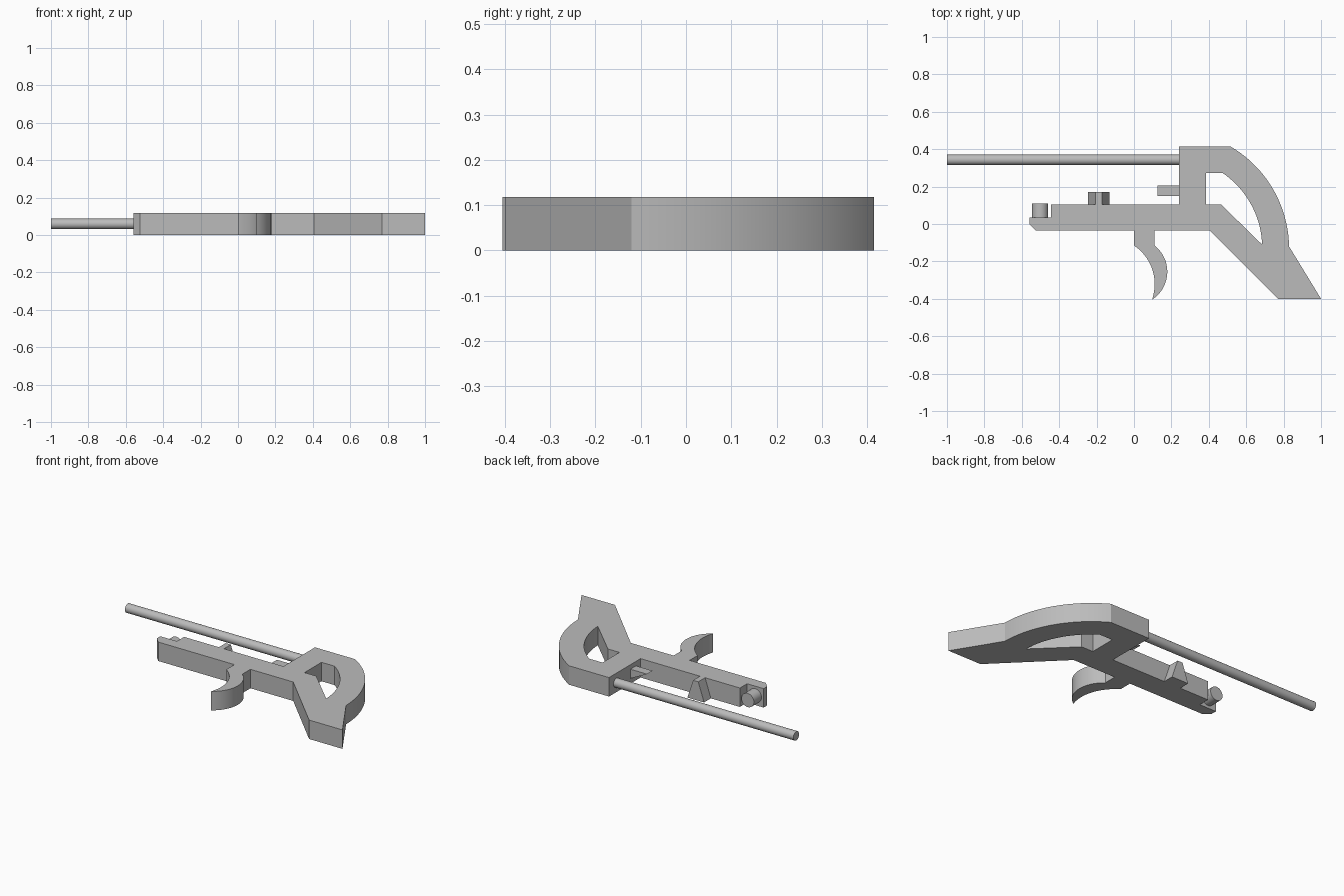
import bpy, bmesh, math
from mathutils import Matrix, Vector

cube = bpy.data.objects.get("Cube")
if cube:
    bpy.data.objects.remove(cube)

THICK = 0.118
MID = THICK / 2

grey = bpy.data.materials.new("plain grey")
grey.diffuse_color = (0.5, 0.5, 0.5, 1)
grey.use_nodes = True
bsdf = next(n for n in grey.node_tree.nodes if n.type == "BSDF_PRINCIPLED")
bsdf.inputs["Base Color"].default_value = (0.5, 0.5, 0.5, 1)


def finish(name, bm):
    bmesh.ops.recalc_face_normals(bm, faces=bm.faces[:])
    mesh = bpy.data.meshes.new(name)
    bm.to_mesh(mesh)
    bm.free()
    mesh.materials.append(grey)
    obj = bpy.data.objects.new(name, mesh)
    bpy.context.collection.objects.link(obj)
    bpy.ops.object.select_all(action="DESELECT")
    obj.select_set(True)
    bpy.context.view_layer.objects.active = obj
    bpy.ops.object.shade_smooth_by_angle(angle=math.radians(25))
    return obj


def prism(name, loops, depth, matrix=Matrix()):
    """Extrude an outline, with any holes, along its local z."""
    bm = bmesh.new()
    for loop in loops:
        verts = [bm.verts.new((x, y, 0)) for x, y in loop]
        for a, b in zip(verts, verts[1:] + verts[:1]):
            bm.edges.new((a, b))
    bmesh.ops.triangle_fill(bm, edges=bm.edges[:], use_beauty=True, normal=(0, 0, 1))
    top = bmesh.ops.extrude_face_region(bm, geom=bm.faces[:])["geom"]
    moved = [v for v in top if isinstance(v, bmesh.types.BMVert)]
    bmesh.ops.translate(bm, verts=moved, vec=(0, 0, depth))
    bmesh.ops.transform(bm, matrix=matrix, verts=bm.verts[:])
    return finish(name, bm)


def rod(name, start, end, radius):
    start, end = Vector(start), Vector(end)
    axis = end - start
    turn = axis.to_track_quat("Z", "Y").to_matrix().to_4x4()
    bm = bmesh.new()
    bmesh.ops.create_cone(bm, cap_ends=True, segments=32, radius1=radius, radius2=radius,
                          depth=axis.length, matrix=Matrix.Translation((start + end) / 2) @ turn)
    return finish(name, bm)


def arc(a, m, b, steps=20):
    """Points on the circle from a through m to b."""
    (ax, ay), (mx, my), (bx, by) = a, m, b
    d = 2 * (ax * (my - by) + mx * (by - ay) + bx * (ay - my))
    sa, sm, sb = ax * ax + ay * ay, mx * mx + my * my, bx * bx + by * by
    cx = (sa * (my - by) + sm * (by - ay) + sb * (ay - my)) / d
    cy = (sa * (bx - mx) + sm * (ax - bx) + sb * (mx - ax)) / d
    r = math.hypot(ax - cx, ay - cy)
    t0, t1 = math.atan2(ay - cy, ax - cx), math.atan2(by - cy, bx - cx)
    sweep = (t1 - t0 + math.pi) % (2 * math.pi) - math.pi
    return [(cx + r * math.cos(t0 + sweep * i / steps), cy + r * math.sin(t0 + sweep * i / steps))
            for i in range(steps + 1)]


# Flat frame: nose, long rail, trigger, slanted grip and curved back
trigger_front = arc((0, -0.115), (0.1, -0.25), (0.096, -0.405))
trigger_back = arc((0.096, -0.405), (0.178, -0.26), (0.11, -0.115))
outer_back = arc((0.829, -0.12), (0.75, 0.175), (0.515, 0.415))
outline = ([(-0.56, 0.035), (-0.56, 0), (-0.525, -0.035), (0, -0.035)]
           + trigger_front + trigger_back[1:]
           + [(0.11, -0.035), (0.405, -0.035), (0.77, -0.4), (1, -0.4)]
           + outer_back
           + [(0.24, 0.415), (0.24, 0.105), (-0.445, 0.105), (-0.445, 0.035)])

# Opening between the grip and the curved back
opening = (arc((0.685, -0.11), (0.623, 0.11), (0.475, 0.272))
           + [(0.385, 0.272), (0.385, 0.105), (0.465, 0.105)])
prism("frame", [outline, opening], THICK)

# Round parts
rod("barrel", (-1, 0.343, MID), (0.25, 0.343, MID), 0.028)
rod("nose_knob", (-0.502, 0.03, MID), (-0.502, 0.11, MID), 0.043)

# Parts whose profile is drawn in x and z, extruded along y
def side_prism(name, profile, y0, y1):
    upright = Matrix.Translation((0, y1, 0)) @ Matrix.Rotation(math.pi / 2, 4, "X")
    return prism(name, [profile], y1 - y0, upright)


side_prism("rail_catch", [(-0.245, 0), (-0.13, 0), (-0.17, THICK), (-0.205, THICK)], 0.1, 0.172)
side_prism("rear_peg", [(0.125, 0.09), (0.245, 0.09), (0.245, 0.03)], 0.15, 0.205)
